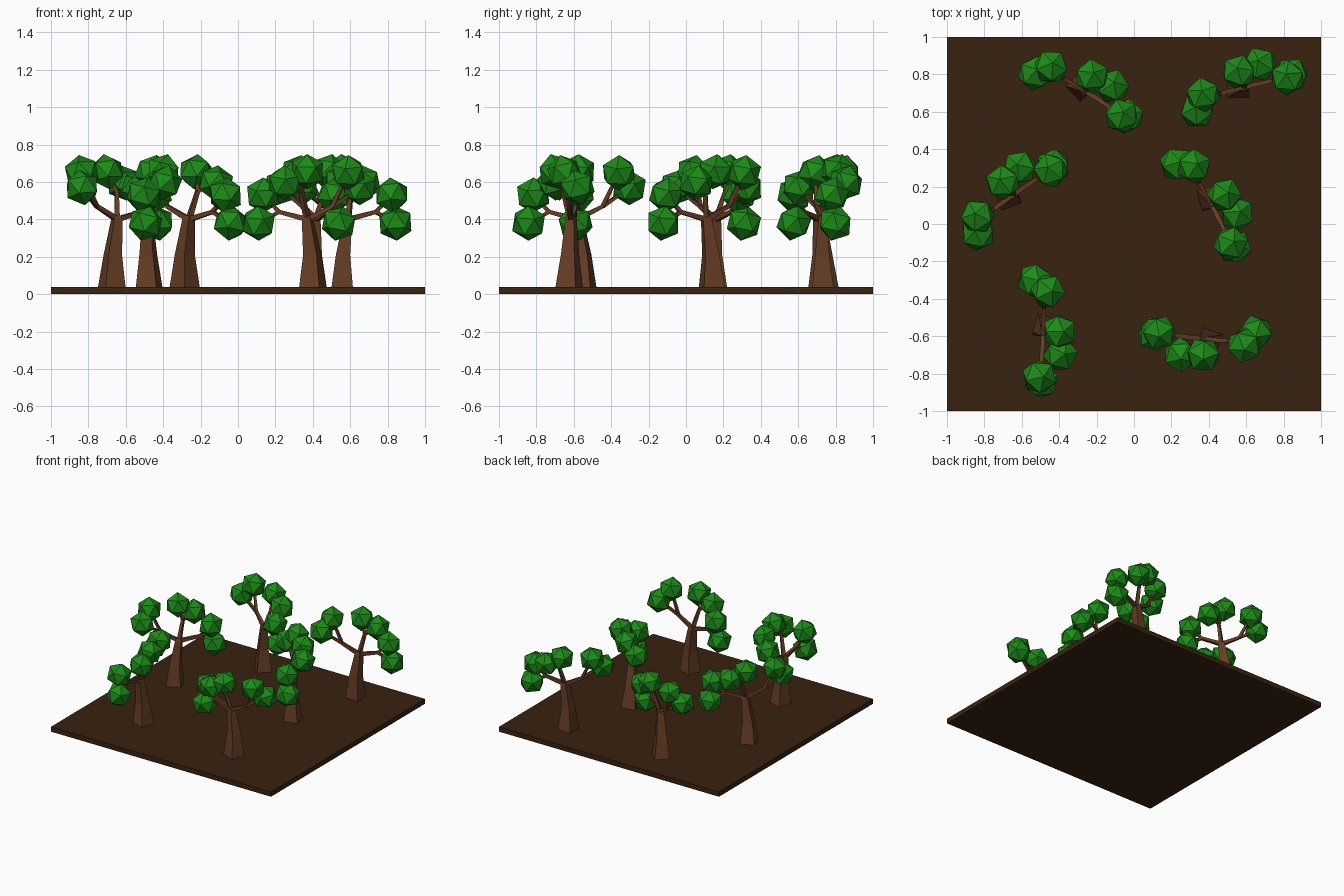
import bpy, bmesh, math
from mathutils import Vector, Matrix

if "Cube" in bpy.data.objects:
    bpy.data.objects.remove(bpy.data.objects["Cube"])


def material(name, rgb):
    m = bpy.data.materials.new(name)
    m.diffuse_color = (*rgb, 1)
    m.use_nodes = True
    m.node_tree.nodes["Principled BSDF"].inputs["Base Color"].default_value = m.diffuse_color
    return m


SOIL = material("soil", (0.04, 0.016, 0.005))
BARK = material("bark", (0.13, 0.047, 0.018))
LEAF = material("leaf", (0.012, 0.26, 0.009))


def mesh_from(bm, name, mat):
    bmesh.ops.recalc_face_normals(bm, faces=bm.faces)
    me = bpy.data.meshes.new(name)
    bm.to_mesh(me)
    bm.free()
    me.materials.append(mat)
    return me


def place(name, me, loc=(0, 0, 0), angle=0):
    ob = bpy.data.objects.new(name, me)
    ob.location = loc
    ob.rotation_euler.z = math.radians(angle)
    bpy.context.collection.objects.link(ob)
    return ob


def skin(bm, rings):
    # joins a list of equal-sized point rings into a capped tube
    loops = [[bm.verts.new(p) for p in r] for r in rings]
    for a, b in zip(loops, loops[1:]):
        n = len(a)
        for i in range(n):
            bm.faces.new((a[i], a[(i + 1) % n], b[(i + 1) % n], b[i]))
    bm.faces.new(loops[0][::-1])
    bm.faces.new(loops[-1])


def square(c, r, turn):
    return [Vector(c) + Vector((r * math.cos(turn + k * math.pi / 2),
                                r * math.sin(turn + k * math.pi / 2), 0)) for k in range(4)]


def stick(bm, a, b, r1, r2):
    a, b = Vector(a), Vector(b)
    q = (b - a).to_track_quat('Z', 'Y')
    skin(bm, [[c + q @ p for p in square((0, 0, 0), r, math.pi / 4)]
              for c, r in ((a, r1), (b, r2))])


# ground slab
bm = bmesh.new()
bmesh.ops.create_cube(bm, size=1, matrix=Matrix.Translation((0, 0, 0.02)) @ Matrix.Diagonal((2, 2, 0.04, 1)))
place("ground_slab", mesh_from(bm, "ground_slab", SOIL))

# four-sided flared trunk
bm = bmesh.new()
turn = math.radians(25)
skin(bm, [square((0, 0, 0.035), 0.081, turn), square((-0.003, 0.005, 0.21), 0.054, turn),
          square((-0.028, 0.01, 0.40), 0.034, turn), square((-0.03, 0.01, 0.42), 0.022, turn)])
trunk = mesh_from(bm, "trunk", BARK)

# foliage centres, and the forks that carry them in pairs
tips = [(-0.29, 0.035, 0.38), (-0.265, 0.045, 0.53), (-0.15, -0.075, 0.595),
        (-0.03, -0.075, 0.655), (0.19, -0.025, 0.65), (0.25, 0.045, 0.57)]
forks = [(-0.18, 0.03, 0.44), (-0.062, -0.03, 0.55), (0.105, 0.0, 0.47)]

# branches
bm = bmesh.new()
for i, f in enumerate(forks):
    stick(bm, (-0.03, 0.01, 0.40), f, 0.02, 0.015)
    for tip in tips[2 * i:2 * i + 2]:
        stick(bm, f, tip, 0.015, 0.011)
branches = mesh_from(bm, "branches", BARK)

# faceted leaf clumps
bm = bmesh.new()
for i, tip in enumerate(tips):
    bmesh.ops.create_icosphere(bm, subdivisions=1, radius=0.097,
                               matrix=Matrix.Translation(tip) @ Matrix.Rotation(0.25, 4, 'X')
                               @ Matrix.Rotation(0.5 * i, 4, 'Z'))
foliage = mesh_from(bm, "foliage", LEAF)

# six turned copies of the tree
for n, (x, y, ang) in enumerate([(0.40, -0.625, 0), (-0.475, -0.55, 93), (0.405, 0.138, 124),
                                 (-0.285, 0.735, 154), (0.557, 0.732, 200), (-0.675, 0.146, 221)], 1):
    for part, me in (("trunk", trunk), ("branches", branches), ("foliage", foliage)):
        place(f"tree_{n}_{part}", me, (x, y, 0), ang)
